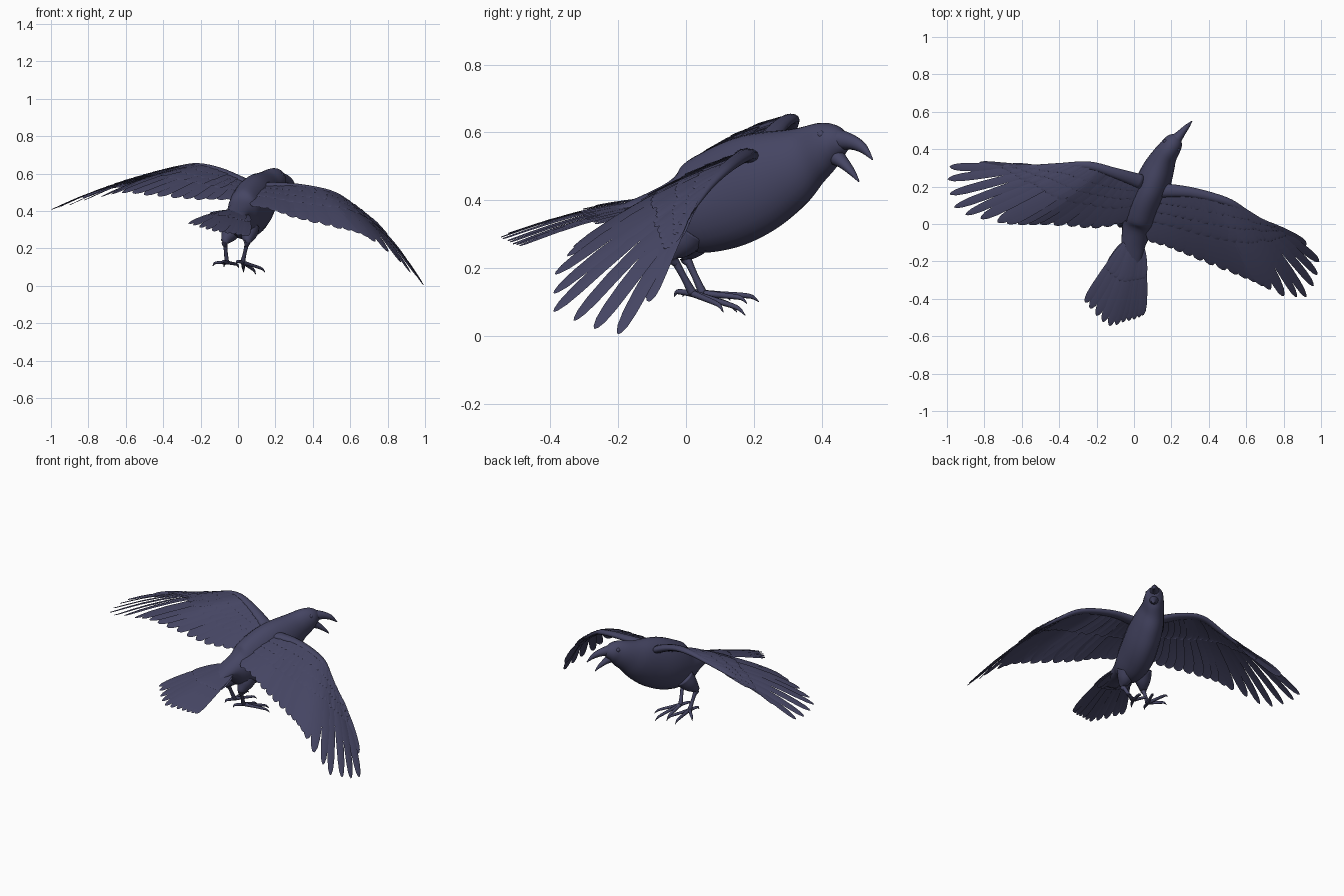
import bpy, math
from mathutils import Vector

if "Cube" in bpy.data.objects:
    bpy.data.objects.remove(bpy.data.objects["Cube"])

mat = bpy.data.materials.new("dark_plumage")
mat.diffuse_color = (0.06, 0.06, 0.125, 1)
mat.use_nodes = True
mat.node_tree.nodes["Principled BSDF"].inputs["Base Color"].default_value = mat.diffuse_color


def sample(pts, t):
    """Smooth curve through points of any dimension, t in 0..1."""
    s = max(0, min(1, t)) * (len(pts) - 1)
    i = min(int(s), len(pts) - 2)
    u = s - i
    a, b, c, d = (pts[max(0, min(len(pts) - 1, k))] for k in (i - 1, i, i + 1, i + 2))
    return [0.5 * (2 * q + (r - p) * u + (2 * p - 5 * q + 4 * r - w) * u * u
                   + (3 * q - p - 3 * r + w) * u ** 3) for p, q, r, w in zip(a, b, c, d)]


def make(name, verts, faces):
    me = bpy.data.meshes.new(name)
    me.from_pydata(verts, [], faces)
    me.polygons.foreach_set("use_smooth", [True] * len(faces))
    me.materials.append(mat)
    ob = bpy.data.objects.new(name, me)
    bpy.context.collection.objects.link(ob)
    return ob


def loft(name, stations, sides=16, per=5):
    """Elliptical rings (x, y, z, half width, half height) along a path."""
    n = (len(stations) - 1) * per
    rows = [sample(stations, i / n) for i in range(n + 1)]
    verts, faces = [], []
    for i, r in enumerate(rows):
        d = Vector(rows[min(i + 1, n)][:3]) - Vector(rows[max(i - 1, 0)][:3])
        side = d.cross(Vector((0, 0, 1))).normalized()
        up = side.cross(d).normalized()
        for k in range(sides):
            a = 2 * math.pi * k / sides
            verts.append(Vector(r[:3]) + side * max(r[3], .001) * math.cos(a)
                         + up * max(r[4], .001) * math.sin(a))
    for i in range(n):
        for k in range(sides):
            j = (k + 1) % sides
            faces.append((i * sides + k, i * sides + j, (i + 1) * sides + j, (i + 1) * sides + k))
    faces += [tuple(range(sides))[::-1], tuple(n * sides + k for k in range(sides))]
    return make(name, verts, faces)


PROFILE = [(0, .35), (.12, .6), (.3, .85), (.5, .97), (.7, 1), (.85, .92), (.94, .7), (.985, .36), (1, .06)]


def feather(verts, faces, base, tip, width, span, frac, offset, camber):
    """Cambered blade with a raised shaft; frac shortens it for coverts."""
    d = tip - base
    n = d.cross(span).normalized()
    if n.z < 0:
        n = -n
    side = (n.cross(d).normalized() + n * .1).normalized()
    start = len(verts)
    for t, w in PROFILE:
        u = t * frac
        p = base + d * u + n * (d.length * camber * math.sin(math.pi * u) + offset)
        for k in (-1, 0, 1):
            verts.append(p + side * k * w * width / 2 + n * (.003 if k == 0 else 0))
    for i in range(len(PROFILE) - 1):
        for k in (0, 1):
            a = start + i * 3 + k
            faces.append((a, a + 1, a + 4, a + 3))


def fan(name, bases, tips, ts, w0, w1, f0=1.0, f1=1.0, offset=0.0, camber=.035):
    """Row of feathers between a root line and a line of tips, at parameters ts."""
    verts, faces = [], []
    V = lambda pts, t: Vector(sample(pts, t))
    for i, t in enumerate(ts):
        e = .04
        span = V(tips, t + e) - V(tips, t - e) + .3 * (V(bases, t + e) - V(bases, t - e))
        s = min(1, t * 1.6) ** 2
        feather(verts, faces, V(bases, t), V(tips, t), w0 + (w1 - w0) * s, span,
                f0 + (f1 - f0) * s, offset + .0015 * (i % 2), camber)
    return make(name, verts, faces)


def even(n):
    return [i / (n - 1) for i in range(n)]


# body, neck and head
loft("body", [(-.03, -.25, .354, .04, .006), (-.012, -.17, .37, .055, .025), (.0, -.09, .378, .068, .055),
              (.025, 0, .373, .088, .125),
              (.055, .1, .402, .098, .15), (.095, .2, .447, .096, .15), (.13, .29, .49, .085, .125),
              (.162, .36, .53, .067, .092), (.195, .41, .558, .057, .074),
              (.217, .445, .567, .047, .054), (.237, .472, .565, .02, .022)], 24)

# open beak
loft("upper_beak", [(.215, .44, .58, .034, .034), (.254, .487, .572, .021, .023),
                    (.285, .522, .553, .013, .015), (.31, .55, .52, .002, .002)], 12)
loft("lower_beak", [(.21, .43, .538, .032, .032), (.24, .463, .511, .02, .018),
                    (.265, .49, .482, .012, .01), (.281, .51, .455, .002, .002)], 12)

# eyes
for label, s in (("left", -1), ("right", 1)):
    bpy.ops.mesh.primitive_uv_sphere_add(segments=12, ring_count=8, radius=.013,
                                         location=(.2 + s * .032, .42 - s * .021, .593))
    eye = bpy.context.object
    eye.name = label + "_eye"
    eye.data.materials.append(mat)
    bpy.ops.object.shade_smooth()

# wings: root line along the arm, and the trailing edge from body to outer tip
wings = {
    "left": ([(.04, .225, .55), (-.1, .272, .615), (-.24, .312, .64), (-.4, .31, .603), (-.58, .308, .55)],
             [(-.02, .03, .46), (-.1, 0, .46), (-.22, -.02, .46), (-.35, -.01, .47), (-.5, 0, .485),
              (-.62, 0, .495), (-.73, .01, .475), (-.82, .03, .455), (-.9, .05, .43), (-.96, .09, .415),
              (-.985, .16, .41), (-.995, .24, .405), (-.985, .305, .41), (-.83, .322, .47)]),
    "right": ([(.13, .18, .53), (.3, .17, .53), (.49, .122, .497), (.6, .062, .437), (.71, .005, .352)],
              [(.1, -.1, .42), (.2, -.13, .40), (.3, -.17, .365), (.42, -.22, .335), (.55, -.27, .305),
               (.65, -.31, .28), (.73, -.35, .235), (.8, -.385, .18), (.87, -.39, .125), (.92, -.39, .07),
               (.96, -.33, .045), (.98, -.27, .02), (.99, -.2, .005), (.92, -.11, .10)]),
}
# dense inner feathers, then eight separated outer ones
flight = [i / 26 for i in range(12)] + [i / 13 for i in range(6, 14)]
for label, (root, tips) in wings.items():
    fan(label + "_flight_feathers", root, tips, flight, .09, .046)
    fan(label + "_greater_coverts", root, tips, even(24), .08, .034, .6, .36, .005)
    fan(label + "_median_coverts", root, tips, even(26), .07, .03, .4, .24, .008)
    fan(label + "_lesser_coverts", root, tips, even(28), .055, .025, .22, .14, .01)
    fan(label + "_under_coverts", root, tips, even(24), .075, .034, .45, .28, -.008)
    radii = [(.04, .024), (.028, .018), (.022, .015), (.016, .011), (.006, .004)]
    loft(label + "_wing_arm", [p + r for p, r in zip(root, radii)], 12)

# tail
tail_root = [(-.05, -.1, .40), (0, -.11, .395), (.045, -.12, .375)]
tail_tips = [(-.26, -.42, .33), (-.2, -.49, .31), (-.13, -.545, .29), (-.06, -.525, .28),
             (0, -.51, .27), (.045, -.49, .265)]
fan("tail_feathers", tail_root, tail_tips, even(11), .052, .048, camber=.03)
fan("tail_upper_coverts", tail_root, tail_tips, even(10), .05, .045, .45, .45, .006, .03)
fan("tail_under_coverts", tail_root, tail_tips, even(9), .05, .045, .4, .4, -.012, .03)

# legs and feet: hip, knee, ankle, toe tips (last one is the hind toe)
legs = {
    "left": ((-.02, .05, .32), (-.07, 0, .235), (-.06, .05, .125),
             [(-.135, .13, .105), (-.075, .215, .10), (.005, .18, .095), (-.085, -.01, .115)]),
    "right": ((.06, .01, .31), (.05, -.04, .235), (.025, .02, .125),
              [(.03, .15, .07), (.095, .175, .06), (.145, .11, .07), (-.01, -.035, .115)]),
}
for label, (hip, knee, ankle, toes) in legs.items():
    h, k, a = Vector(hip), Vector(knee), Vector(ankle)
    loft(label + "_thigh", [(*h, .055, .06), (*h.lerp(k, .5), .045, .048), (*k, .02, .022),
                            (*k.lerp(a, .2), .011, .011)], 14)
    loft(label + "_shank", [(*k, .013, .013), (*k.lerp(a, .5), .01, .01), (*a, .013, .013)], 10)
    for i, tip in enumerate(toes):
        e = Vector(tip)
        up = Vector((0, 0, .012))
        loft(f"{label}_toe_{i + 1}", [(*a, .012, .011), (*(a.lerp(e, .35) + up * .5), .009, .009),
                                      (*(a.lerp(e, .7) + up), .009, .008),
                                      (*(a.lerp(e, .88) + up), .006, .006), (*e, .001, .001)], 8, 3)
